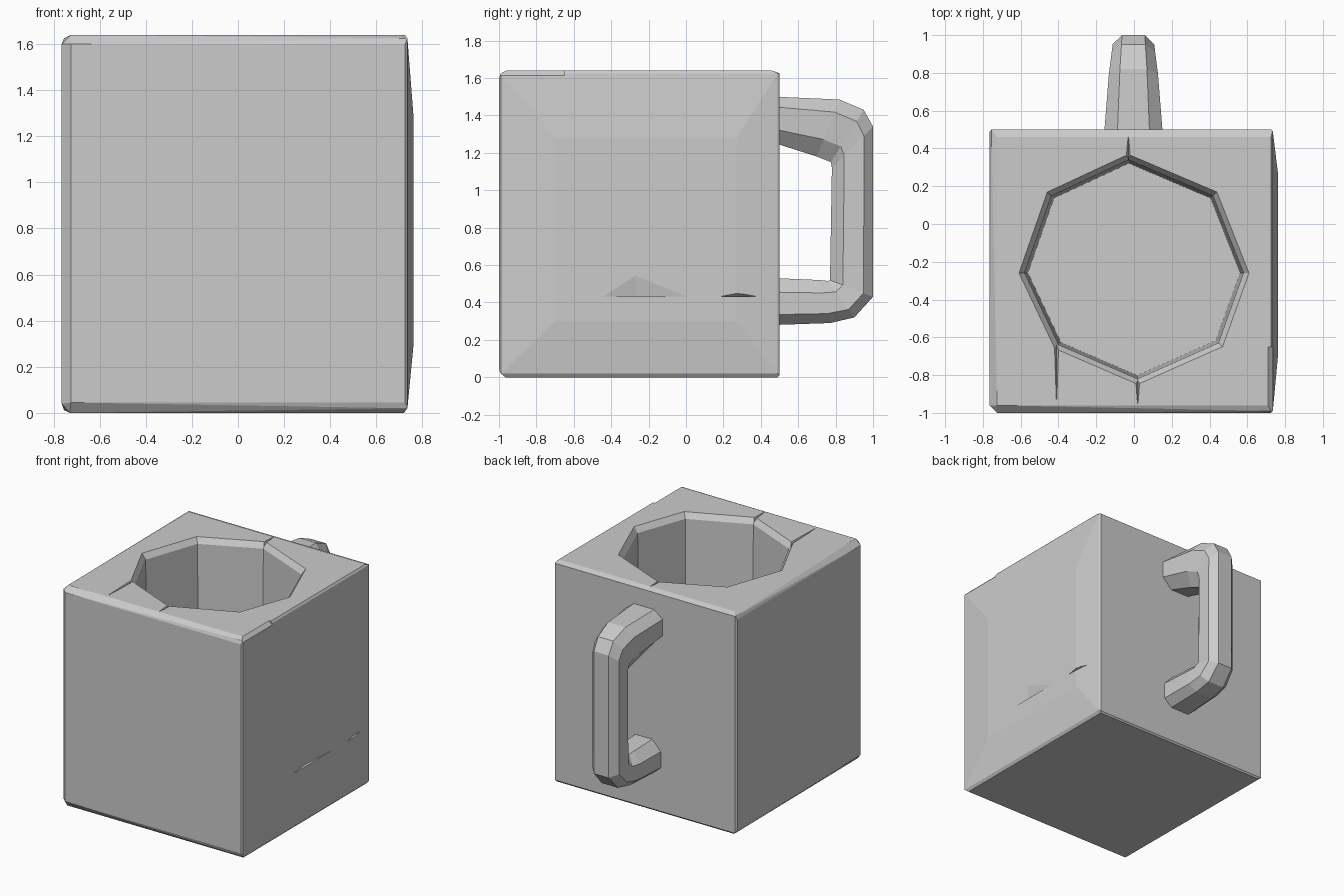
import bpy, bmesh, math
from itertools import product

cube = bpy.data.objects.get("Cube")
if cube:
    bpy.data.objects.remove(cube, do_unlink=True)

grey = bpy.data.materials.new("plain_grey")
grey.use_nodes = True
grey.diffuse_color = (0.6, 0.6, 0.6, 1)
grey.node_tree.nodes["Principled BSDF"].inputs["Base Color"].default_value = (0.6, 0.6, 0.6, 1)


def make_object(name, bm):
    bmesh.ops.recalc_face_normals(bm, faces=bm.faces[:])
    mesh = bpy.data.meshes.new(name)
    bm.to_mesh(mesh)
    bm.free()
    mesh.materials.append(grey)
    obj = bpy.data.objects.new(name, mesh)
    bpy.context.collection.objects.link(obj)
    return obj


def hull(name, points):
    """Convex solid around the points, with flat areas merged."""
    bm = bmesh.new()
    for p in points:
        bm.verts.new(p)
    result = bmesh.ops.convex_hull(bm, input=bm.verts[:])
    loose = {v for v in result["geom_interior"] + result["geom_unused"]
             if isinstance(v, bmesh.types.BMVert)}
    bmesh.ops.delete(bm, geom=list(loose), context="VERTS")
    bmesh.ops.dissolve_limit(bm, angle_limit=0.01, verts=bm.verts[:], edges=bm.edges[:])
    return make_object(name, bm)


def cut(target, cutter):
    cutter.hide_render = True
    mod = target.modifiers.new("cut", "BOOLEAN")
    mod.operation = "DIFFERENCE"
    mod.solver = "EXACT"
    mod.object = cutter
    with bpy.context.temp_override(object=target, active_object=target):
        bpy.ops.object.modifier_apply(modifier=mod.name)
    bpy.data.objects.remove(cutter, do_unlink=True)


# Square body: one rectangle per side, chamfers fill the gaps between them
sides = [
    ((-0.725, 0.725), (-1.0,), (0.045, 1.6)),       # front
    ((-0.755, 0.727), (0.5,), (0.012, 1.625)),      # back
    ((-0.725, 0.725), (-0.96, 0.46), (1.64,)),      # top
    ((-0.73, 0.72), (-0.965, 0.49), (0.0,)),        # bottom
    ((-0.765,), (-0.96, 0.487), (0.04, 1.6)),       # right side
    ((0.735,), (-0.99, 0.49), (0.02, 1.625)),       # left side
    ((0.762,), (-0.7, 0.27), (0.3, 1.28)),          # bulge of the left side
]
body = hull("mug_body", [p for s in sides for p in product(*s)])

# Eight-sided well with a chamfered lip
rim = [(-0.03, 0.37), (0.44, 0.17), (0.61, -0.26), (0.47, -0.65),
       (0.02, -0.85), (-0.42, -0.66), (-0.61, -0.26), (-0.46, 0.17)]


def ring(scale, z):
    return [(x * scale, -0.245 + (y + 0.245) * scale, z) for x, y in rim]


cut(body, hull("well_cutter", ring(0.95, 1.6) + ring(0.92, 0.43)))
cut(body, hull("lip_cutter", ring(0.945, 1.595) + ring(1.01, 1.65)))

# Tapered nicks running outward from the lip
for x, start, end in [(-0.03, 0.35, 0.46), (0.02, -0.82, -0.95), (-0.41, -0.64, -0.93)]:
    cut(body, hull("nick_cutter", [
        (x - 0.015, start, 1.65), (x + 0.015, start, 1.65), (x, start, 1.61),
        (x - 0.004, end, 1.65), (x + 0.004, end, 1.65), (x, end, 1.635)]))

# Broader chamfer at the front of the left top edge
cut(body, hull("edge_cutter", [(x, y, z) for y in (-1.05, -0.65)
                               for x, z in [(0.705, 1.645), (0.745, 1.605), (0.78, 1.66)]]))

# Shallow dents in the left side, deepest along their lower edge
for y0, y1, peak, height in [(-0.44, 0.0, -0.27, 0.11), (0.19, 0.44, 0.27, 0.015)]:
    face_x = 0.762 if peak < 0 else 0.757
    cut(body, hull("dent_cutter", [
        (face_x, y0, 0.433), (face_x, y1, 0.433), (face_x - 0.02, peak, 0.433),
        (face_x, peak, 0.433 + height),
        (0.8, y0, 0.433), (0.8, y1, 0.433), (0.8, peak, 0.433 + height)]))

# Handle: outer point, inner point (y, z) and half width of each section
sections = [
    ((0.48, 1.5), (0.48, 1.25), 0.155),
    ((0.82, 1.485), (0.70, 1.18), 0.13),
    ((0.95, 1.43), (0.775, 1.15), 0.115),
    ((1.0, 1.34), (0.78, 1.12), 0.11),
    ((1.0, 0.43), (0.77, 0.52), 0.11),
    ((0.9, 0.32), (0.76, 0.515), 0.12),
    ((0.77, 0.29), (0.71, 0.52), 0.13),
    ((0.48, 0.28), (0.48, 0.53), 0.14),
]
half = [(0.0, 0.55), (0.22, 1.0), (0.7, 1.0), (1.0, 0.5)]
outline = half + [(t, -w) for t, w in reversed(half)]
bm = bmesh.new()
loops = []
for (oy, oz), (iy, iz), width in sections:
    loops.append([bm.verts.new((w * width - 0.003, oy + (iy - oy) * t, oz + (iz - oz) * t))
                  for t, w in outline])
for a, b in zip(loops, loops[1:]):
    for i in range(len(outline)):
        j = (i + 1) % len(outline)
        bm.faces.new((a[i], a[j], b[j], b[i]))
bm.faces.new(loops[0])
bm.faces.new(loops[-1])
make_object("handle", bm)
